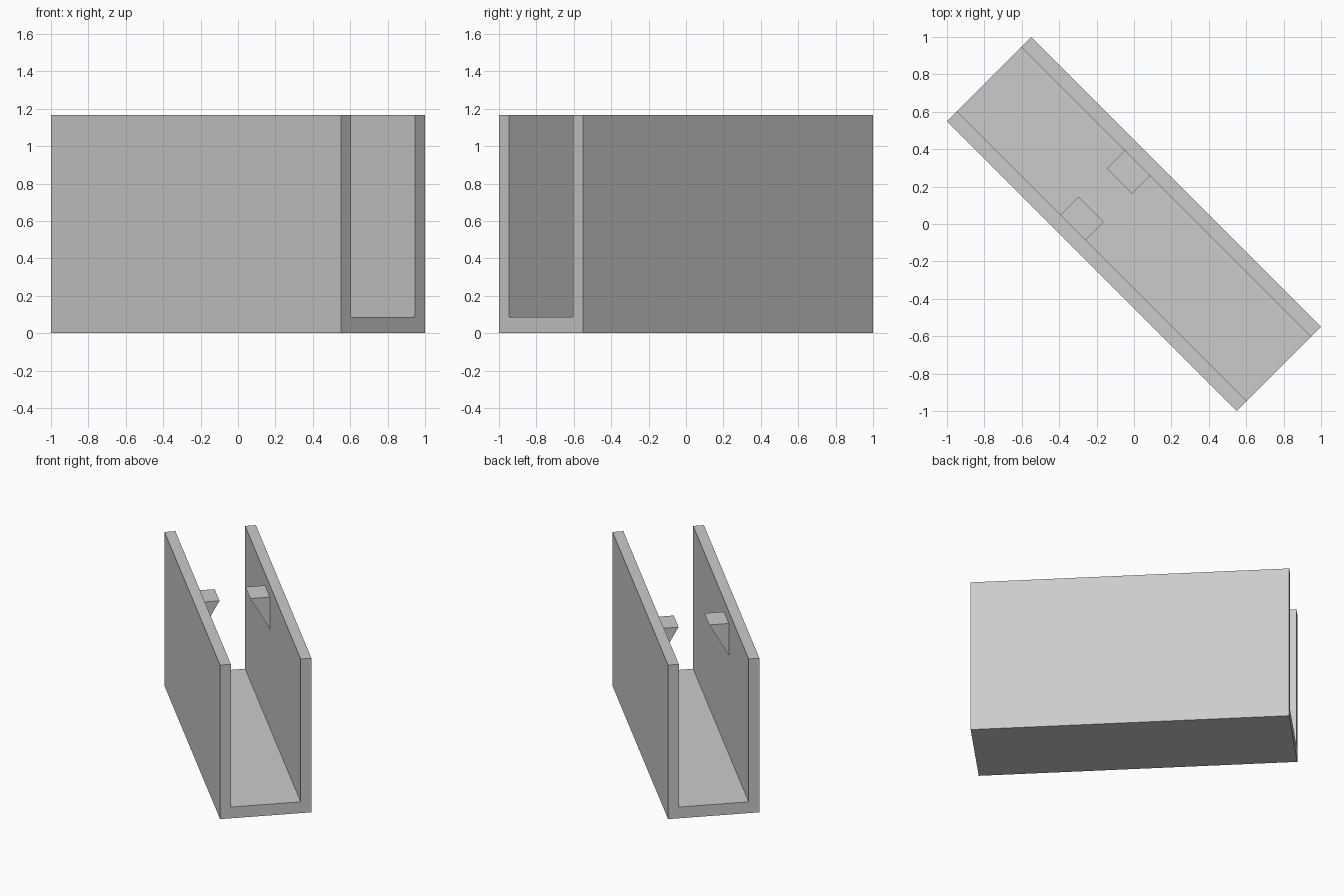
import bpy, bmesh
from math import radians
from mathutils import Matrix

default = bpy.data.objects.get("Cube")
if default:
    bpy.data.objects.remove(default)

# Single flat colour
GREY = (0.6, 0.6, 0.6, 1)
grey = bpy.data.materials.new("plain_grey")
grey.use_nodes = True
grey.diffuse_color = GREY
grey.node_tree.nodes["Principled BSDF"].inputs["Base Color"].default_value = GREY

TURN = Matrix.Rotation(radians(-45), 4, "Z")   # channel runs diagonally


def extrude_profile(name, profile, start, end):
    """Extrude a (y, z) profile along x, then turn it onto the diagonal."""
    bm = bmesh.new()
    face = bm.faces.new([bm.verts.new((start, y, z)) for y, z in profile])
    moved = bmesh.ops.extrude_face_region(bm, geom=[face], use_keep_orig=True)["geom"]
    verts = [g for g in moved if isinstance(g, bmesh.types.BMVert)]
    bmesh.ops.translate(bm, verts=verts, vec=(end - start, 0, 0))
    bmesh.ops.recalc_face_normals(bm, faces=bm.faces)
    bm.transform(TURN)
    mesh = bpy.data.meshes.new(name)
    bm.to_mesh(mesh)
    bm.free()
    mesh.materials.append(grey)
    obj = bpy.data.objects.new(name, mesh)
    bpy.context.collection.objects.link(obj)


# U-shaped channel: floor and two tall walls
half, inner, floor, top, length = 0.318, 0.243, 0.085, 1.165, 2.192
extrude_profile("channel", [(-half, 0), (half, 0), (half, top), (inner, top),
                            (inner, floor), (-inner, floor), (-inner, top),
                            (-half, top)], -length / 2, length / 2)

# Facing wedge catches on the inner walls
for side, name in ((1, "back_catch"), (-1, "front_catch")):
    extrude_profile(name, [(side * inner, 1.075), (side * 0.107, 1.075),
                           (side * inner, 0.835)], -0.313, -0.121)
